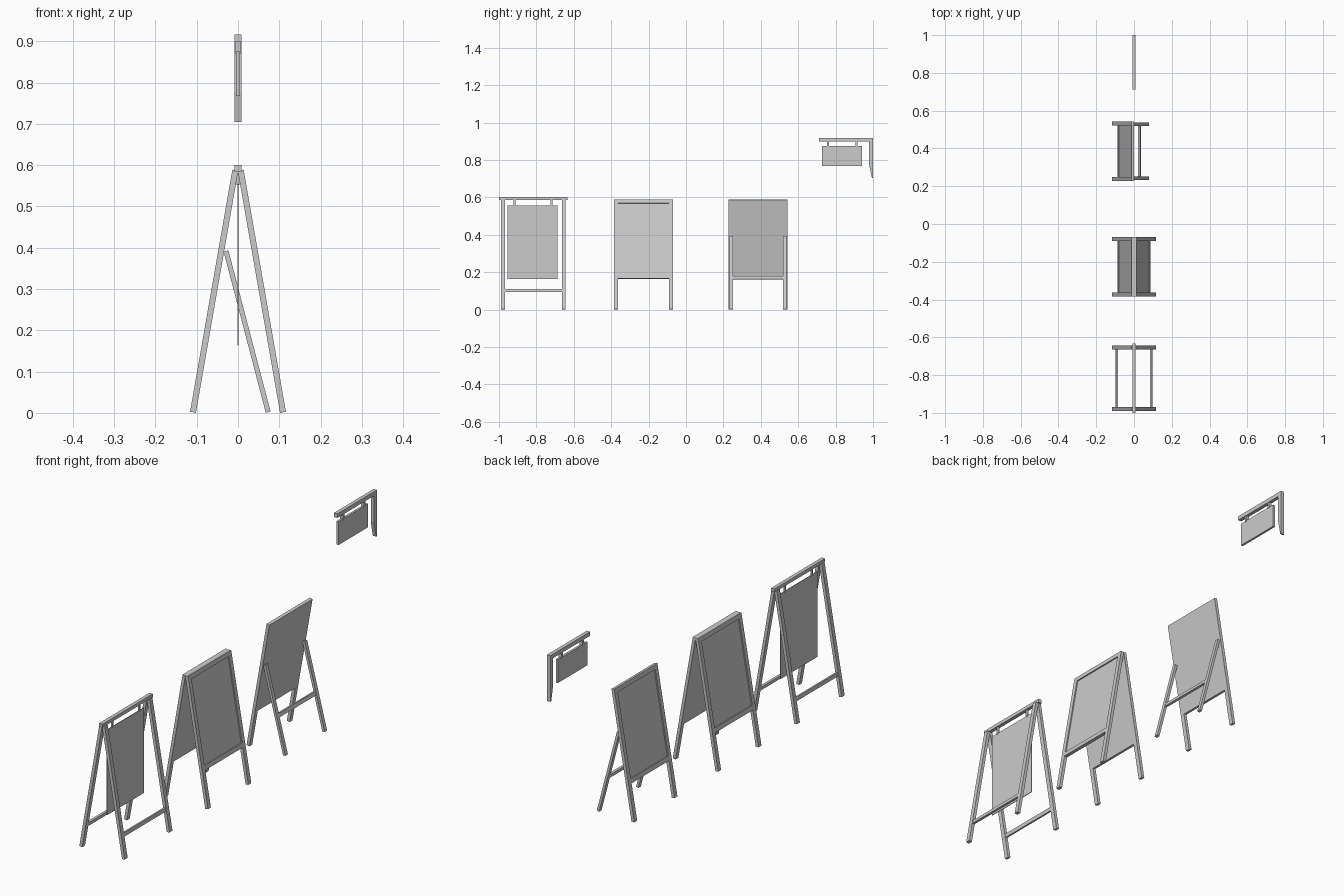
import bpy, bmesh
from mathutils import Vector

cube = bpy.data.objects.get("Cube")
if cube:
    bpy.data.objects.remove(cube)

grey = bpy.data.materials.new("plain_grey")
grey.use_nodes = True
COLOUR = (0.6, 0.6, 0.6, 1)
grey.diffuse_color = COLOUR
grey.node_tree.nodes["Principled BSDF"].inputs["Base Color"].default_value = COLOUR


def prism(name, outline, axis, lo, hi):
    """Extrude a flat outline along x (outline is y, z) or y (outline is x, z)."""
    bm = bmesh.new()
    place = (lambda p, d: (d, p[0], p[1])) if axis == "x" else (lambda p, d: (p[0], d, p[1]))
    face = bm.faces.new([bm.verts.new(place(p, lo)) for p in outline])
    moved = bmesh.ops.extrude_face_region(bm, geom=[face])["geom"]
    shift = Vector(place((0, 0), hi - lo))
    bmesh.ops.translate(bm, vec=shift, verts=[v for v in moved if isinstance(v, bmesh.types.BMVert)])
    bmesh.ops.recalc_face_normals(bm, faces=bm.faces)
    mesh = bpy.data.meshes.new(name)
    bm.to_mesh(mesh)
    bm.free()
    mesh.materials.append(grey)
    obj = bpy.data.objects.new(name, mesh)
    bpy.context.collection.objects.link(obj)
    return obj


def block(name, half_x, y, z):
    """Upright box centred on x = 0."""
    return prism(name, [(y[0], z[0]), (y[1], z[0]), (y[1], z[1]), (y[0], z[1])], "x", -half_x, half_x)


def beam(name, foot, head, near, far, y, span=(0, 1)):
    """Sloping box along foot-head, between two offsets square to that line."""
    foot, head = Vector(foot), Vector(head)
    a, b = foot.lerp(head, span[0]), foot.lerp(head, span[1])
    along = (head - foot).normalized()
    out = Vector((along.y, -along.x))
    return prism(name, [a + out * near, a + out * far, b + out * far, b + out * near], "y", *y)


FOOT, HEAD = (0.109, 0.0015), (0.0065, 0.588)
HALF, POST = 0.0072, 0.021


def line(side):
    return (FOOT[0] * side, FOOT[1]), (HEAD[0] * side, HEAD[1])


def offsets(side, inner, outer):
    return inner * side, outer * side


def leg_pair(name, side, y0, y1):
    for end, y in (("front", (y0, y0 + POST)), ("rear", (y1 - POST, y1))):
        beam(f"{name}_{end}_leg", *line(side), -HALF, HALF, y)


def framed_board(name, side, y0, y1):
    """Two legs, top and bottom rails, and a board recessed on the outer face."""
    leg_pair(name, side, y0, y1)
    inside = (y0 + POST, y1 - POST)
    beam(f"{name}_top_rail", *line(side), -HALF, HALF, inside, (0.965, 1))
    beam(f"{name}_bottom_rail", *line(side), -HALF, HALF, inside, (0.28, 0.315))
    beam(f"{name}_board", *line(side), *offsets(side, -HALF, 0.002), inside, (0.315, 0.965))


def hung_sign(name, half_x, y, z, bar_z, hooks, hook_half):
    block(f"{name}_board", half_x, y, z)
    for i, h in enumerate(hooks):
        block(f"{name}_hook_{i + 1}", hook_half, (h - 0.005, h + 0.005), (z[1] - 0.004, bar_z))


# Trestle stand with a hanging board
for label, side in (("left", 1), ("right", -1)):
    leg_pair(f"trestle_{label}", side, -0.99, -0.643)
    beam(f"trestle_{label}_rail", *line(side), -0.005, 0.005, (-0.969, -0.664), (0.157, 0.185))
block("trestle_top_bar", 0.0085, (-1, -0.633), (0.585, 0.601))
hung_sign("trestle", 0.0015, (-0.955, -0.687), (0.163, 0.556), 0.586, (-0.916, -0.719), 0.004)

# Double sided folding board
for label, side in (("left", 1), ("right", -1)):
    framed_board(f"folding_{label}", side, -0.384, -0.069)

# Single board with a propping stand
framed_board("propped", -1, 0.228, 0.542)
PROP = ((0.073, 0.002), (-0.029, 0.392))
for end, y in (("front", (0.233, 0.251)), ("rear", (0.519, 0.537))):
    beam(f"prop_{end}_leg", *PROP, -0.006, 0.006, y)
beam("prop_rail", *PROP, -0.005, 0.005, (0.251, 0.519), (0.408, 0.452))

# Wall bracket with a hanging sign
block("bracket_arm", 0.0085, (0.711, 1), (0.898, 0.917))
prism("bracket_post", [(0.979, 0.898), (0.979, 0.775), (0.994, 0.704), (1, 0.704), (1, 0.898)],
      "x", -0.0085, 0.0085)
hung_sign("bracket", 0.005, (0.726, 0.941), (0.767, 0.875), 0.899, (0.759, 0.912), 0.0075)
